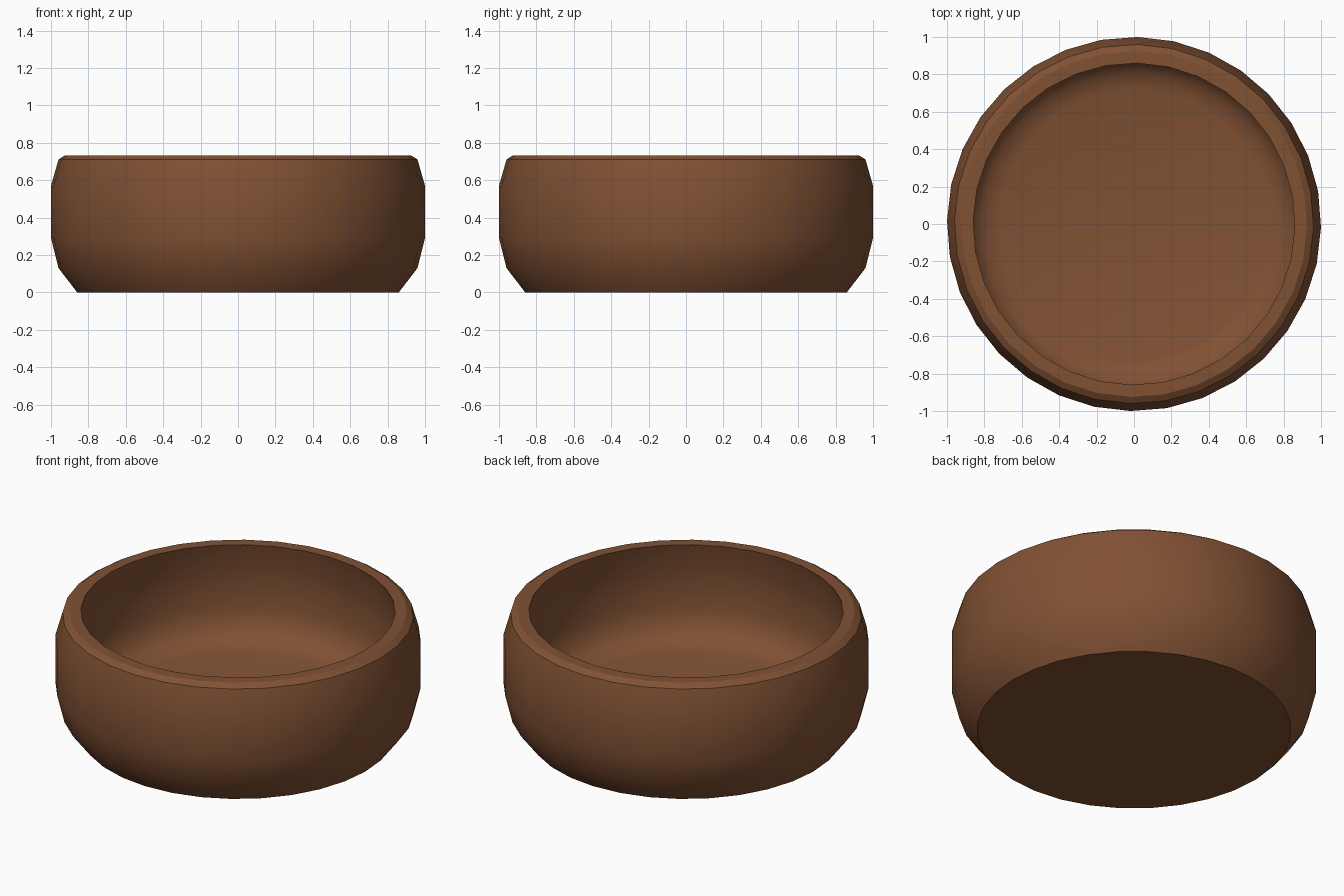
import bpy
import bmesh
from math import cos, sin, tau, radians

cube = bpy.data.objects.get("Cube")
if cube:
    bpy.data.objects.remove(cube, do_unlink=True)

SIDES = 32
TURN = radians(-1.1)

# Glazed brown clay
clay = bpy.data.materials.new("brown_clay")
clay.use_nodes = True
colour = (0.22, 0.083, 0.034, 1)
clay.diffuse_color = colour
clay.node_tree.nodes["Principled BSDF"].inputs["Base Color"].default_value = colour

# Profile as (radius, height), from the foot up, over the rim and down inside
outer_wall = [(0.86, 0), (0.96, 0.13), (1, 0.29), (1, 0.57), (0.96, 0.71)]
rim = [(0.925, 0.733), (0.86, 0.733)]
inner_wall = [(0.9, 0.57), (0.9, 0.33), (0.87, 0.23), (0.81, 0.17), (0.72, 0.145)]


def lathe(name, profile, material):
    """Turn a profile around z and close both ends."""
    bm = bmesh.new()
    angles = [TURN + tau * i / SIDES for i in range(SIDES)]
    rings = [[bm.verts.new((r * cos(a), r * sin(a), z)) for a in angles]
             for r, z in profile]
    for low, high in zip(rings, rings[1:]):
        for i in range(SIDES):
            j = (i + 1) % SIDES
            bm.faces.new((low[i], low[j], high[j], high[i]))
    bm.faces.new(rings[0][::-1])
    bm.faces.new(rings[-1])
    bmesh.ops.recalc_face_normals(bm, faces=bm.faces)
    mesh = bpy.data.meshes.new(name)
    bm.to_mesh(mesh)
    bm.free()
    mesh.materials.append(material)
    obj = bpy.data.objects.new(name, mesh)
    bpy.context.collection.objects.link(obj)
    return obj


# Bowl, smooth on the walls with crisp edges at foot and rim
bowl = lathe("bowl", outer_wall + rim + inner_wall, clay)
bpy.ops.object.select_all(action="DESELECT")
bowl.select_set(True)
bpy.context.view_layer.objects.active = bowl
bpy.ops.object.shade_smooth_by_angle(angle=radians(30))
